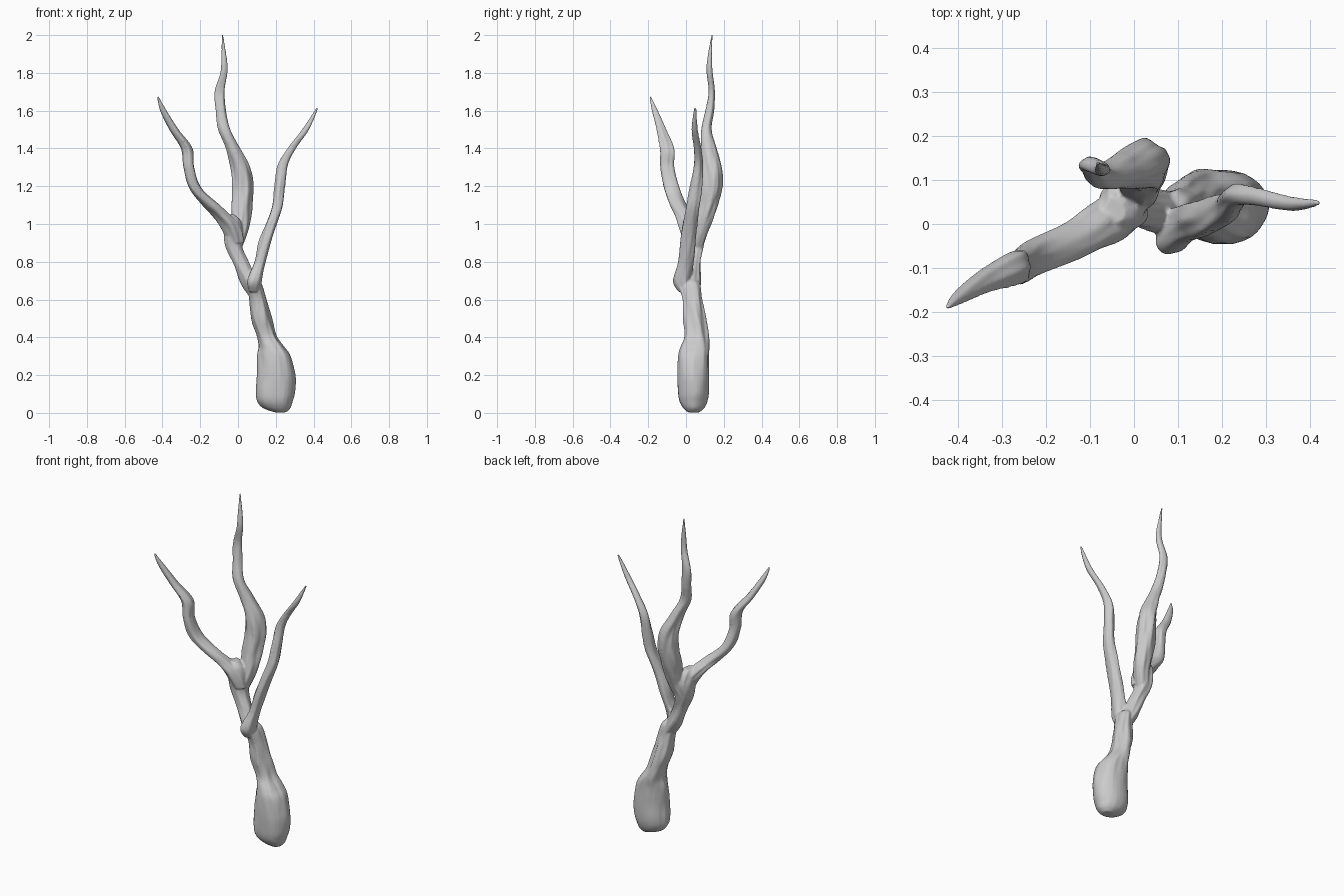
import bpy, bmesh, math
from mathutils import Vector, noise

SIDES = 28
STEPS = 8

# Each section: x, y, z, half width in x, half width in y
trunk = [
    (0.225, 0.040, 0.003, 0.030, 0.030), (0.207, 0.040, 0.025, 0.072, 0.055),
    (0.198, 0.038, 0.06, 0.094, 0.074), (0.200, 0.038, 0.11, 0.104, 0.083),
    (0.202, 0.038, 0.20, 0.103, 0.085), (0.190, 0.041, 0.30, 0.090, 0.083),
    (0.177, 0.047, 0.35, 0.069, 0.077), (0.152, 0.053, 0.41, 0.052, 0.062),
    (0.125, 0.048, 0.50, 0.052, 0.058), (0.105, 0.035, 0.60, 0.048, 0.050),
    (0.088, 0.020, 0.68, 0.042, 0.055), (0.080, 0.015, 0.71, 0.020, 0.030)]
stem = [
    (0.095, 0.030, 0.62, 0.035, 0.040), (0.060, 0.030, 0.69, 0.046, 0.050),
    (0.015, 0.035, 0.79, 0.044, 0.043), (-0.022, 0.045, 0.88, 0.046, 0.048),
    (-0.025, 0.045, 0.96, 0.054, 0.058), (-0.035, 0.035, 1.02, 0.045, 0.050),
    (-0.045, 0.030, 1.05, 0.025, 0.030)]
left_branch = [
    (-0.010, 0.035, 0.90, 0.040, 0.040), (-0.045, 0.015, 0.99, 0.052, 0.052),
    (-0.090, -0.010, 1.05, 0.050, 0.050), (-0.138, -0.040, 1.10, 0.048, 0.045),
    (-0.225, -0.075, 1.19, 0.033, 0.042), (-0.262, -0.098, 1.30, 0.030, 0.036),
    (-0.272, -0.098, 1.40, 0.031, 0.037), (-0.340, -0.130, 1.50, 0.023, 0.027),
    (-0.395, -0.165, 1.60, 0.018, 0.017), (-0.424, -0.190, 1.675, 0.005, 0.005)]
middle_branch = [
    (-0.020, 0.050, 0.86, 0.035, 0.035), (0.010, 0.075, 0.95, 0.040, 0.040),
    (0.018, 0.095, 1.02, 0.050, 0.048), (0.022, 0.115, 1.10, 0.055, 0.054),
    (0.025, 0.133, 1.20, 0.055, 0.055), (0.012, 0.133, 1.30, 0.051, 0.050),
    (-0.027, 0.119, 1.40, 0.036, 0.038), (-0.072, 0.108, 1.50, 0.032, 0.026),
    (-0.090, 0.125, 1.60, 0.026, 0.024), (-0.098, 0.135, 1.70, 0.026, 0.017),
    (-0.075, 0.125, 1.80, 0.018, 0.016), (-0.074, 0.125, 1.87, 0.015, 0.012),
    (-0.082, 0.138, 2.003, 0.004, 0.004)]
right_branch = [
    (0.085, -0.005, 0.64, 0.030, 0.035), (0.085, -0.022, 0.70, 0.038, 0.050),
    (0.116, -0.003, 0.80, 0.030, 0.042), (0.143, 0.008, 0.90, 0.033, 0.042),
    (0.177, 0.020, 1.00, 0.031, 0.040), (0.210, 0.038, 1.10, 0.030, 0.035),
    (0.222, 0.053, 1.20, 0.028, 0.030), (0.236, 0.065, 1.31, 0.026, 0.024),
    (0.285, 0.060, 1.40, 0.022, 0.020), (0.358, 0.045, 1.50, 0.018, 0.016),
    (0.420, 0.048, 1.615, 0.005, 0.006)]


def smooth_sections(secs):
    """Catmull-Rom interpolation through all section values."""
    out = []
    for i in range(len(secs) - 1):
        p0, p1 = secs[max(i - 1, 0)], secs[i]
        p2, p3 = secs[i + 1], secs[min(i + 2, len(secs) - 1)]
        for k in range(STEPS):
            t = k / STEPS
            out.append([0.5 * (2*b + (c-a)*t + (2*a-5*b+4*c-d)*t*t + (3*b-a-3*c+d)*t**3)
                        for a, b, c, d in zip(p0, p1, p2, p3)])
    out.append(list(secs[-1]))
    return out


def limb(bm, secs, seed, gnarl):
    """Closed tube with lengthwise bark ridges."""
    rings = []
    for x, y, z, rx, ry in smooth_sections(secs):
        # the rounded foot stays smooth, the wood above is ridged
        g = gnarl * min(1, max(0.25, (z - 0.15) * 4))
        ring = []
        for i in range(SIDES):
            a = math.tau * i / SIDES
            c, s = math.cos(a), math.sin(a)
            n = noise.noise(Vector((c * 1.6 + seed, s * 1.6, z * 5)))
            n += 0.5 * noise.noise(Vector((c * 3.5, s * 3.5 + seed, z * 9)))
            f = 1 + g * n
            ring.append(bm.verts.new((x + rx * c * f, y + ry * s * f, z)))
        rings.append(ring)
    for r0, r1 in zip(rings, rings[1:]):
        for i in range(SIDES):
            j = (i + 1) % SIDES
            bm.faces.new((r0[i], r0[j], r1[j], r1[i]))
    bm.faces.new(rings[0][::-1])
    bm.faces.new(rings[-1])


# Trunk and limbs, fused into one piece of wood
bm = bmesh.new()
for seed, secs in enumerate((trunk, stem, left_branch, middle_branch, right_branch)):
    limb(bm, secs, seed * 7.3, 0.22)
mesh = bpy.data.meshes.new("forked_branch")
bm.to_mesh(mesh)
bm.free()
wood = bpy.data.objects.new("forked_branch", mesh)
bpy.context.collection.objects.link(wood)

remesh = wood.modifiers.new("fuse", 'REMESH')
remesh.mode = 'VOXEL'
remesh.voxel_size = 0.005
remesh.use_smooth_shade = True
relax = wood.modifiers.new("relax", 'SMOOTH')
relax.factor = 0.5
relax.iterations = 4
